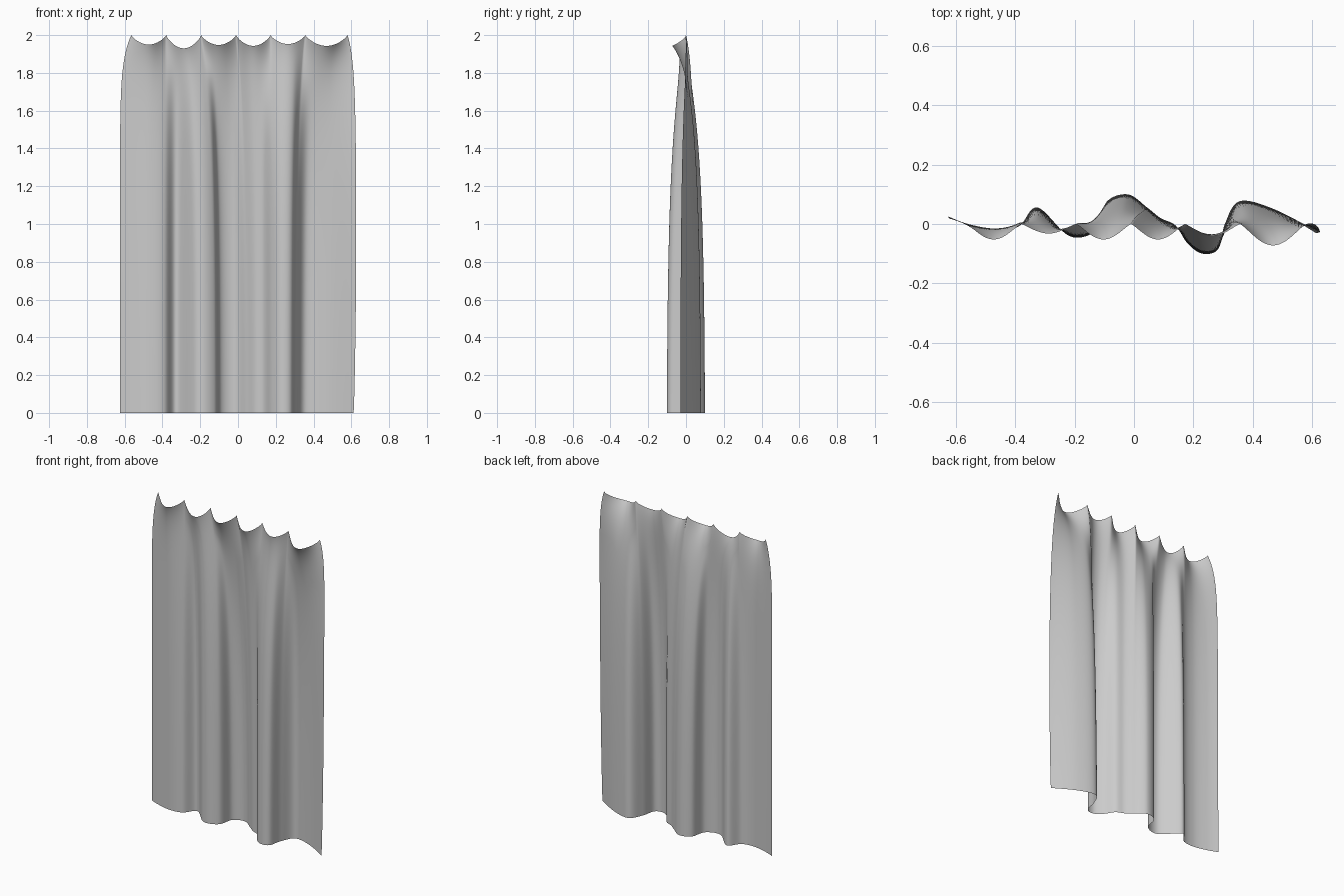
import bpy, math

if "Cube" in bpy.data.objects:
    bpy.data.objects.remove(bpy.data.objects["Cube"])

# hook positions along the rail, with forward lean and sag of the cloth between them
HOOKS = [-0.565, -0.38, -0.195, -0.01, 0.172, 0.357, 0.58]
LEAN = [0.052, 0.032, 0.052, 0.052, 0.04, 0.072]
SAG = [0.05, 0.07, 0.052, 0.057, 0.047, 0.057]
# hem path seen from above, three points per hook gap
HEM = [(-.625, .025), (-.56, .0), (-.47, -.02), (-.388, -.008), (-.325, .056), (-.215, -.042),
       (-.122, -.018), (-.092, .075), (-.02, .1), (.045, .055), (.09, .02), (.14, -.005),
       (.18, -.065), (.23, -.1), (.283, -.085), (.306, .0), (.355, .077), (.47, .05), (.612, -.03)]
PER_GAP, ROWS = 30, 90


def hem(u):
    """Catmull-Rom point on the hem path, u in hook gaps."""
    f = min(u * 3, 17.9999)
    i = int(f)
    t = f - i
    last = len(HEM) - 1
    a, b, c, d = (HEM[max(0, min(last, i + k))] for k in (-1, 0, 1, 2))
    return [0.5 * (2 * q + (r - p) * t + (2 * p - 5 * q + 4 * r - s) * t * t
                   + (3 * q - p - 3 * r + s) * t ** 3) for p, q, r, s in zip(a, b, c, d)]


def cloth(u, v):
    i = min(int(u), 5)
    t = u - i
    arch = max(0, math.sin(math.pi * t))
    lean = LEAN[i] * arch ** 1.2
    ztop = 2 - SAG[i] * arch ** 0.75
    hx, hy = hem(u)
    tx = HOOKS[i] * (1 - t) + HOOKS[i + 1] * t
    z = ztop * (1 - v ** 1.7)
    d = ztop - z
    edge = abs(u / 3 - 1) ** 6
    fold = (1 - math.exp(-d / 0.5)) / (1 - math.exp(-4))
    spread = fold * (1 - edge) + (1 - math.exp(-d / 0.13)) * edge
    x = tx + (hx - tx) * spread
    if u > 3:
        x += 0.014 * edge * math.sin(math.pi * min(1, d / 2)) ** 0.7
    # swag leans forward at the rail, leaving a fading pinch under each hook
    y = hy * fold - lean * math.exp(-d / 0.09)
    y -= (lean * 0.6 - 0.016) * (math.exp(-d / 0.35) - math.exp(-d / 0.09))
    return x, y, z


cols = PER_GAP * 6 + 1
verts = [cloth(c / PER_GAP, r / ROWS) for r in range(ROWS + 1) for c in range(cols)]
faces = [(r * cols + c, (r + 1) * cols + c, (r + 1) * cols + c + 1, r * cols + c + 1)
         for r in range(ROWS) for c in range(cols - 1)]
mesh = bpy.data.meshes.new("curtain")
mesh.from_pydata(verts, [], faces)
mesh.polygons.foreach_set("use_smooth", [True] * len(faces))

# plain grey cloth
grey = bpy.data.materials.new("grey_cloth")
grey.diffuse_color = (0.6, 0.6, 0.6, 1)
grey.use_nodes = True
grey.node_tree.nodes["Principled BSDF"].inputs["Base Color"].default_value = grey.diffuse_color
mesh.materials.append(grey)
curtain = bpy.data.objects.new("curtain", mesh)
bpy.context.collection.objects.link(curtain)
